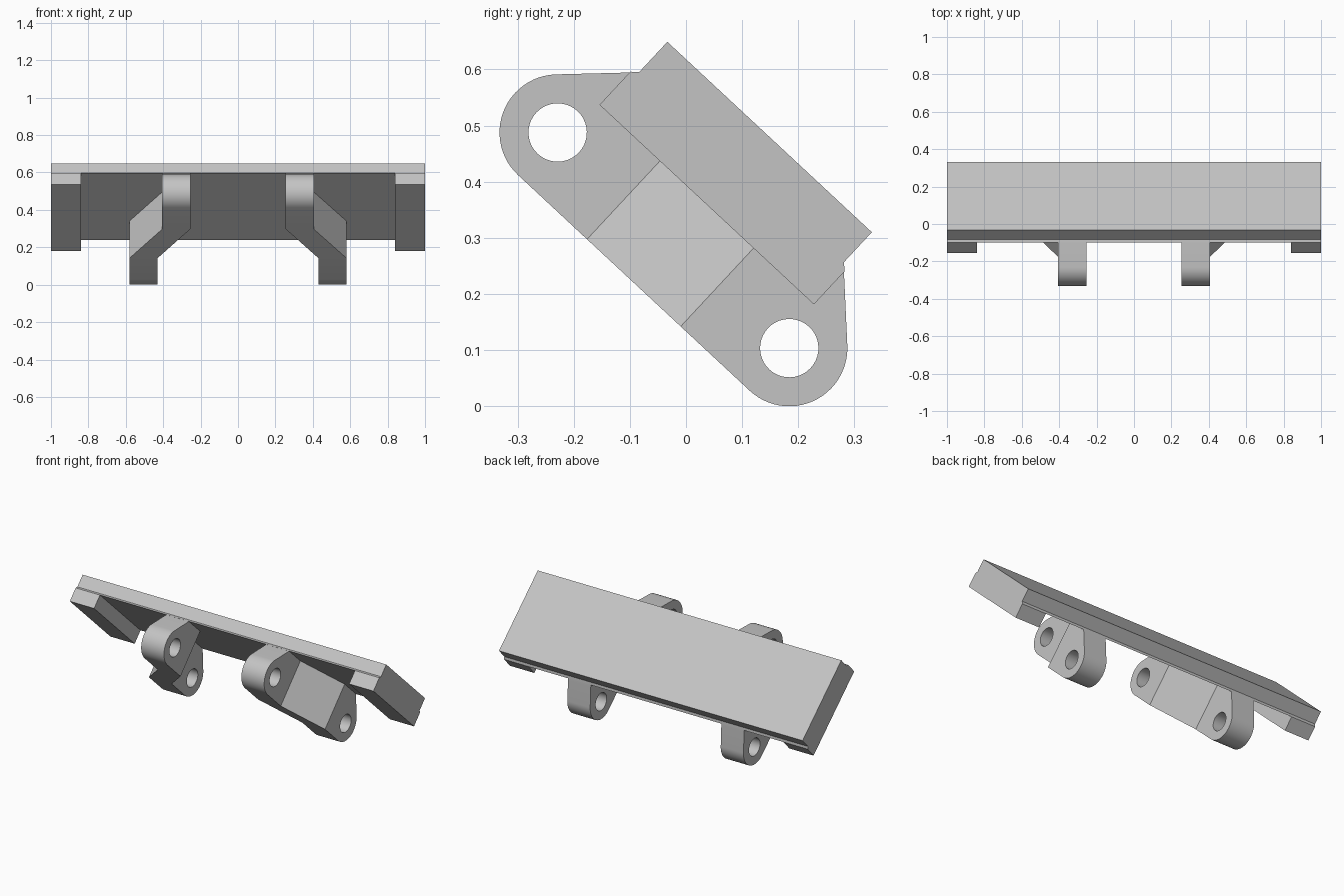
import bpy, bmesh, math
from mathutils import Matrix

if "Cube" in bpy.data.objects:
    bpy.data.objects.remove(bpy.data.objects["Cube"])

# Sloped frame: x across, u down the slope, w out of the plate's upper face
FRAME = Matrix.Translation((0, 0.149, 0.4795)) @ Matrix.Rotation(math.radians(-42.95), 4, "X")

grey = bpy.data.materials.new("light_grey")
grey.use_nodes = True
colour = (0.55, 0.55, 0.55, 1)
grey.diffuse_color = colour
grey.node_tree.nodes["Principled BSDF"].inputs["Base Color"].default_value = colour


def make_object(name, bm):
    bmesh.ops.recalc_face_normals(bm, faces=bm.faces)
    mesh = bpy.data.meshes.new(name)
    bm.to_mesh(mesh)
    bm.free()
    mesh.materials.append(grey)
    obj = bpy.data.objects.new(name, mesh)
    bpy.context.collection.objects.link(obj)
    obj.matrix_world = FRAME
    return obj


def extrude(name, outlines, width):
    """Join flat outlines along shared edges and extrude them along x."""
    bm = bmesh.new()
    for outline in outlines:
        bm.faces.new([bm.verts.new(p) for p in outline])
    bmesh.ops.remove_doubles(bm, verts=bm.verts, dist=0.0001)
    result = bmesh.ops.extrude_face_region(bm, geom=bm.faces[:], use_keep_orig=True)
    moved = [g for g in result["geom"] if isinstance(g, bmesh.types.BMVert)]
    bmesh.ops.translate(bm, verts=moved, vec=(width, 0, 0))
    return make_object(name, bm)


# Panel with a small chamfered lip along both long edges
lip_u, lip_w = 0.261, -0.084
half = [(0.249, 0), (0.249, -0.073), (lip_u, lip_w)]
section = half + [(-u, w) for u, w in reversed(half)]
extrude("panel", [[(-1, u, w) for u, w in section]], 2)

# Hinge dimensions
PIN_U, PIN_W, RADIUS, HOLE = 0.282, -0.2515, 0.1036, 0.052
BEND, TOP, BOTTOM = 0.114, -0.08, PIN_W - RADIUS
WIDTH, INNER, OUTER = 0.15, 0.255, 0.43

# Rounded lug outline, tangent to the panel edge
lug = [(-BEND, TOP), (-0.255, TOP)]
for i in range(25):
    a = math.radians(135 + 135 * i / 24)
    lug.append((-PIN_U + RADIUS * math.cos(a), PIN_W + RADIUS * math.sin(a)))
lug.append((-BEND, BOTTOM))

for side, label in ((1, "left"), (-1, "right")):
    # End pads under the panel
    pad = [(lip_u, lip_w), (lip_u, -0.1645), (-lip_u, -0.1645), (-lip_u, lip_w)]
    extrude(label + "_end_pad", [[(side, u, w) for u, w in pad]], -0.16 * side)

    # Cranked bracket: upper lug, slanted web, lower lug
    near, far = side * INNER, side * OUTER
    bracket = extrude(label + "_hinge_bracket", [
        [(near, u, w) for u, w in lug],
        [(near, -BEND, TOP), (near, -BEND, BOTTOM), (far, BEND, BOTTOM), (far, BEND, TOP)],
        [(far, -u, w) for u, w in lug],
    ], WIDTH * side)

    # Pin holes through the lugs
    for x, u in ((near, -PIN_U), (far, PIN_U)):
        bm = bmesh.new()
        place = Matrix.Translation((x + side * WIDTH / 2, u, PIN_W)) @ Matrix.Rotation(math.pi / 2, 4, "Y")
        bmesh.ops.create_cone(bm, cap_ends=True, segments=40, radius1=HOLE, radius2=HOLE,
                              depth=WIDTH * 1.3, matrix=place)
        cutter = make_object("pin_hole_cutter", bm)
        cutter.hide_render = True
        mod = bracket.modifiers.new("pin_hole", "BOOLEAN")
        mod.operation, mod.solver, mod.object = "DIFFERENCE", "EXACT", cutter
        bpy.ops.object.select_all(action="DESELECT")
        bpy.context.view_layer.objects.active = bracket
        bracket.select_set(True)
        bpy.ops.object.modifier_apply(modifier=mod.name)
        bpy.data.objects.remove(cutter)
    bpy.ops.object.shade_smooth_by_angle(angle=math.radians(20))
